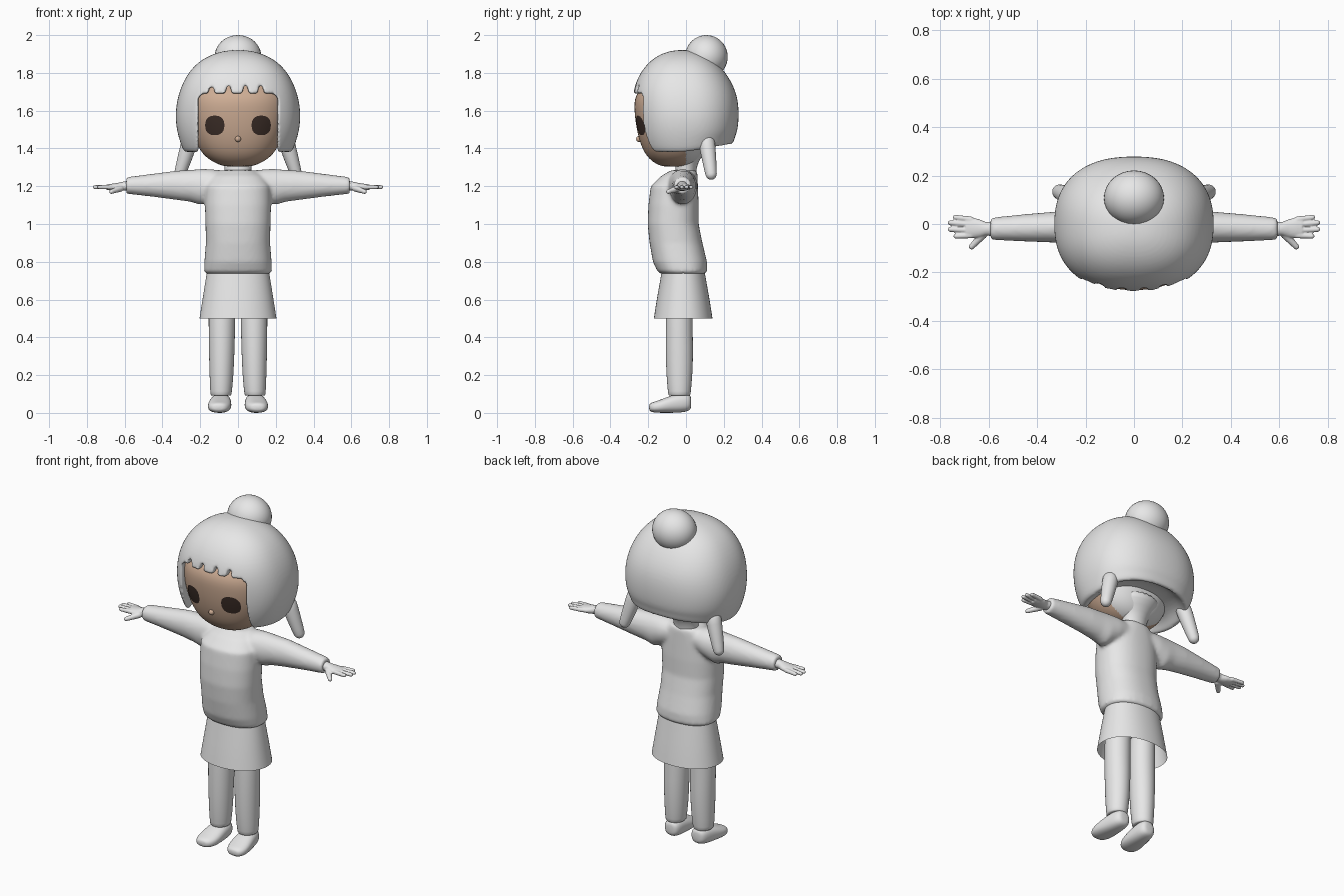
import bpy, bmesh, math
from mathutils import Vector
from mathutils.bvhtree import BVHTree

if "Cube" in bpy.data.objects:
    bpy.data.objects.remove(bpy.data.objects["Cube"], do_unlink=True)


def make_material(name, rgb):
    mat = bpy.data.materials.new(name)
    mat.use_nodes = True
    color = (*rgb, 1)
    mat.diffuse_color = color
    mat.node_tree.nodes["Principled BSDF"].inputs["Base Color"].default_value = color
    return mat


pale_grey = make_material("pale_grey", (0.8, 0.8, 0.8))
skin_tan = make_material("skin_tan", (0.62, 0.42, 0.3))
dark_brown = make_material("dark_brown", (0.045, 0.027, 0.021))


def bridge_rings(bm, rings, caps=True):
    """Join a series of equal vertex rings into a closed or open tube."""
    count = len(rings[0])
    for low, high in zip(rings, rings[1:]):
        for i in range(count):
            j = (i + 1) % count
            bm.faces.new((low[i], low[j], high[j], high[i]))
    if caps:
        bm.faces.new(rings[0][::-1])
        bm.faces.new(rings[-1])


def loft(bm, rows, axis="Z", power=2.0, sides=24, caps=True, flip=1):
    """Rows are (position, radius a, radius b, centre a, centre b)."""
    rings = []
    for t, ra, rb, ca, cb in rows:
        ring = []
        for i in range(sides):
            angle = math.tau * i / sides
            c, s = math.cos(angle), math.sin(angle)
            a = ca + ra * math.copysign(abs(c) ** (2 / power), c)
            b = cb + rb * math.copysign(abs(s) ** (2 / power), s)
            place = {"X": (t * flip, a, b), "Y": (a, t, b), "Z": (a, b, t)}[axis]
            ring.append(bm.verts.new(place))
        rings.append(ring)
    bridge_rings(bm, rings, caps)


def capsule(bm, start, end, r1, r2, sides=12):
    """Tapered tube with round ends, reaching exactly from start to end."""
    start, end = Vector(start), Vector(end)
    along = (end - start).normalized()
    u = along.orthogonal().normalized()
    v = along.cross(u)
    length = (end - start).length
    steps = [math.radians(d) for d in (10, 35, 65, 90)]
    profile = [(r1 * (1 - math.cos(a)), r1 * math.sin(a)) for a in steps]
    profile += [(length - r2 * (1 - math.cos(a)), r2 * math.sin(a)) for a in steps[::-1]]
    rings = []
    for d, r in profile:
        rings.append([bm.verts.new(start + along * d + r * (
            u * math.cos(math.tau * i / sides) + v * math.sin(math.tau * i / sides)))
            for i in range(sides)])
    bridge_rings(bm, rings)


def finish(name, bm, *mats, subdivide=0, mirror=False):
    bmesh.ops.recalc_face_normals(bm, faces=bm.faces)
    mesh = bpy.data.meshes.new(name)
    bm.to_mesh(mesh)
    bm.free()
    for mat in mats:
        mesh.materials.append(mat)
    mesh.shade_smooth()
    obj = bpy.data.objects.new(name, mesh)
    bpy.context.collection.objects.link(obj)
    if mirror:
        obj.modifiers.new("Mirror", "MIRROR")
    if subdivide:
        mod = obj.modifiers.new("Subdivision", "SUBSURF")
        mod.levels = mod.render_levels = subdivide
    return obj


def bake(obj, *mats):
    """Replace the mesh by its modified result."""
    bpy.context.view_layer.update()
    graph = bpy.context.evaluated_depsgraph_get()
    mesh = bpy.data.meshes.new_from_object(obj.evaluated_get(graph))
    obj.modifiers.clear()
    obj.data = mesh
    mesh.materials.clear()
    for mat in mats:
        mesh.materials.append(mat)
    mesh.shade_smooth()


def melt(obj, voxel, passes):
    """Fuse overlapping volumes and soften their edges."""
    mod = obj.modifiers.new("Remesh", "REMESH")
    mod.mode = "VOXEL"
    mod.voxel_size = voxel
    mod = obj.modifiers.new("Smooth", "SMOOTH")
    mod.factor, mod.iterations = 0.5, passes


# Hair cap: rounded dome with a hollow underside and a raised nape
bm = bmesh.new()
loft(bm, [(1.44, .14, .12, 0, .02), (1.42, .23, .2, 0, .01), (1.378, .265, .225, 0, .01),
          (1.38, .288, .245, 0, .008), (1.42, .304, .258, 0, .003), (1.49, .325, .274, 0, 0),
          (1.58, .335, .283, 0, 0), (1.68, .32, .28, 0, -.006), (1.77, .285, .248, 0, -.014),
          (1.85, .225, .19, 0, -.018), (1.9, .14, .12, 0, -.02), (1.922, .05, .04, 0, -.02)],
     power=2.35, sides=32)
for vert in bm.verts:
    if vert.co.z < 1.45 and vert.co.y > 0:
        vert.co.z += 0.045 * vert.co.y / 0.25
hair = finish("hair", bm, pale_grey, subdivide=2)

# Face opening cutter with small notches along the fringe
outline = [(-.21, 1.2), (-.21, 1.665), (-.19, 1.69)]
for x in (-.14, -.05, .04, .12):
    outline += [(x - .019, 1.69), (x - .006, 1.735), (x + .006, 1.735), (x + .019, 1.69)]
outline += [(.19, 1.69), (.21, 1.665), (.21, 1.2)]
bm = bmesh.new()
rings = [[bm.verts.new((x, y, z)) for x, z in outline] for y in (-.5, -.08)]
bridge_rings(bm, rings)
cutter = finish("face_cutter", bm)
cutter.hide_render = True
mod = hair.modifiers.new("Opening", "BOOLEAN")
mod.object, mod.solver = cutter, "EXACT"
melt(hair, 0.008, 4)
bake(hair, pale_grey)
bpy.data.objects.remove(cutter, do_unlink=True)

# Hair bun
bm = bmesh.new()
bmesh.ops.create_uvsphere(bm, u_segments=32, v_segments=20, radius=1)
bmesh.ops.scale(bm, vec=(.124, .113, .115), verts=bm.verts)
bmesh.ops.translate(bm, vec=(0, .108, 1.885), verts=bm.verts)
finish("hair_bun", bm, pale_grey)

# Low pigtails
bm = bmesh.new()
capsule(bm, (.245, .105, 1.47), (.317, .137, 1.235), .046, .032, sides=16)
finish("pigtails", bm, pale_grey, subdivide=1, mirror=True)

# Head: (height, half width, front, back), pale behind the jaw
bm = bmesh.new()
head_rows = [(1.303, .05, -.11, -.01), (1.312, .1, -.15, .03), (1.345, .163, -.198, .07),
             (1.4, .212, -.235, .1), (1.5, .25, -.263, .12), (1.6, .265, -.275, .12),
             (1.68, .258, -.275, .12), (1.75, .22, -.21, .1), (1.8, .12, -.1, .05)]
loft(bm, [(z, w, (back - front) / 2, 0, (front + back) / 2) for z, w, front, back in head_rows],
     power=2.2, sides=32)
head = finish("head", bm, skin_tan, pale_grey, subdivide=2)
bake(head, skin_tan, pale_grey)
for face in head.data.polygons:
    face.material_index = int(face.center.y > 0)

# Eyes: thin plates laid on the face
surface = BVHTree.FromPolygons([v.co for v in head.data.vertices],
                               [p.vertices for p in head.data.polygons])
bm = bmesh.new()
for side in (-1, 1):
    rings = []
    for k in (0.02, 0.35, 0.7, 1):
        ring = []
        for i in range(24):
            c, s = math.cos(math.tau * i / 24), math.sin(math.tau * i / 24)
            x = side * .123 + .051 * k * math.copysign(abs(c) ** .85, c)
            z = 1.522 + .052 * k * math.copysign(abs(s) ** .85, s)
            hit = surface.ray_cast(Vector((x, -1, z)), Vector((0, 1, 0)))[0]
            ring.append(bm.verts.new((x, hit.y - .003, z)))
        rings.append(ring)
    bridge_rings(bm, rings, caps=False)
    bm.faces.new(rings[0])
finish("eyes", bm, dark_brown)

# Nose
bm = bmesh.new()
bmesh.ops.create_uvsphere(bm, u_segments=16, v_segments=10, radius=.016)
bmesh.ops.translate(bm, vec=(0, -.248, 1.45), verts=bm.verts)
finish("nose", bm, skin_tan)

# Neck
bm = bmesh.new()
loft(bm, [(1.2, .075, .06, 0, -.005), (1.29, .07, .055, 0, -.003), (1.34, .075, .06, 0, .01),
          (1.4, .12, .09, 0, .03), (1.45, .14, .1, 0, .03)])
finish("neck", bm, pale_grey, subdivide=1)

# Sweater: torso and sleeves fused together
bm = bmesh.new()
loft(bm, [(.735, .165, .115, 0, -.015), (.75, .18, .132, 0, -.02), (.8, .178, .143, 0, -.032),
          (.9, .17, .14, 0, -.053), (1, .172, .135, 0, -.068), (1.1, .175, .133, 0, -.066),
          (1.2, .172, .125, 0, -.062), (1.255, .135, .096, 0, -.035),
          (1.285, .088, .068, 0, -.01)], power=2.3, sides=48)
for side in (-1, 1):
    loft(bm, [(.05, .06, .055, -.01, 1.225), (.14, .078, .082, -.018, 1.208),
              (.2, .074, .095, -.016, 1.196), (.25, .069, .085, -.015, 1.202),
              (.33, .064, .077, -.013, 1.205), (.46, .056, .06, -.016, 1.205),
              (.592, .046, .044, -.02, 1.204)], axis="X", sides=32, flip=side)
sweater = finish("sweater", bm, pale_grey)
melt(sweater, 0.01, 8)
bake(sweater, pale_grey)

# Skirt: open flared shell
bm = bmesh.new()
loft(bm, [(.5, .205, .156, 0, -.015), (.58, .192, .144, 0, -.015), (.67, .178, .128, 0, -.015),
          (.76, .163, .112, 0, -.015)], power=2.15, sides=32, caps=False)
finish("skirt", bm, pale_grey, subdivide=1)

# Trouser legs
bm = bmesh.new()
loft(bm, [(.092, .035, .04, .09, -.035), (.09, .054, .058, .09, -.035),
          (.1, .057, .06, .09, -.035), (.2, .064, .07, .087, -.035), (.35, .069, .074, .086, -.035),
          (.5, .071, .07, .085, -.037), (.7, .072, .075, .085, -.03)])
finish("legs", bm, pale_grey, subdivide=1, mirror=True)

# Shoes
bm = bmesh.new()
loft(bm, [(-.196, .02, .012, .104, .03), (-.187, .045, .025, .103, .029),
          (-.15, .062, .032, .1, .032), (-.1, .062, .042, .096, .042),
          (-.05, .056, .051, .092, .051), (0, .05, .049, .088, .054),
          (.022, .038, .04, .087, .055), (.028, .02, .022, .087, .055)], axis="Y", power=2.4)
finish("shoes", bm, pale_grey, subdivide=1, mirror=True)

# Hands: palm, four fingers and a thumb fused together
bm = bmesh.new()
loft(bm, [(.56, .032, .026, -.02, 1.204), (.61, .028, .024, -.02, 1.2),
          (.64, .038, .021, -.018, 1.196), (.67, .043, .018, -.016, 1.195),
          (.695, .041, .014, -.015, 1.195)], axis="X")
for root, tip, reach in ((.017, .029, .748), (-.004, .006, .769),
                         (-.026, -.022, .769), (-.046, -.051, .745)):
    capsule(bm, (.66, root, 1.196), (reach, tip, 1.195), .0125, .0105)
capsule(bm, (.61, -.03, 1.193), (.678, -.102, 1.168), .018, .012)
hands = finish("hands", bm, pale_grey, mirror=True)
melt(hands, 0.004, 2)
bake(hands, pale_grey)
